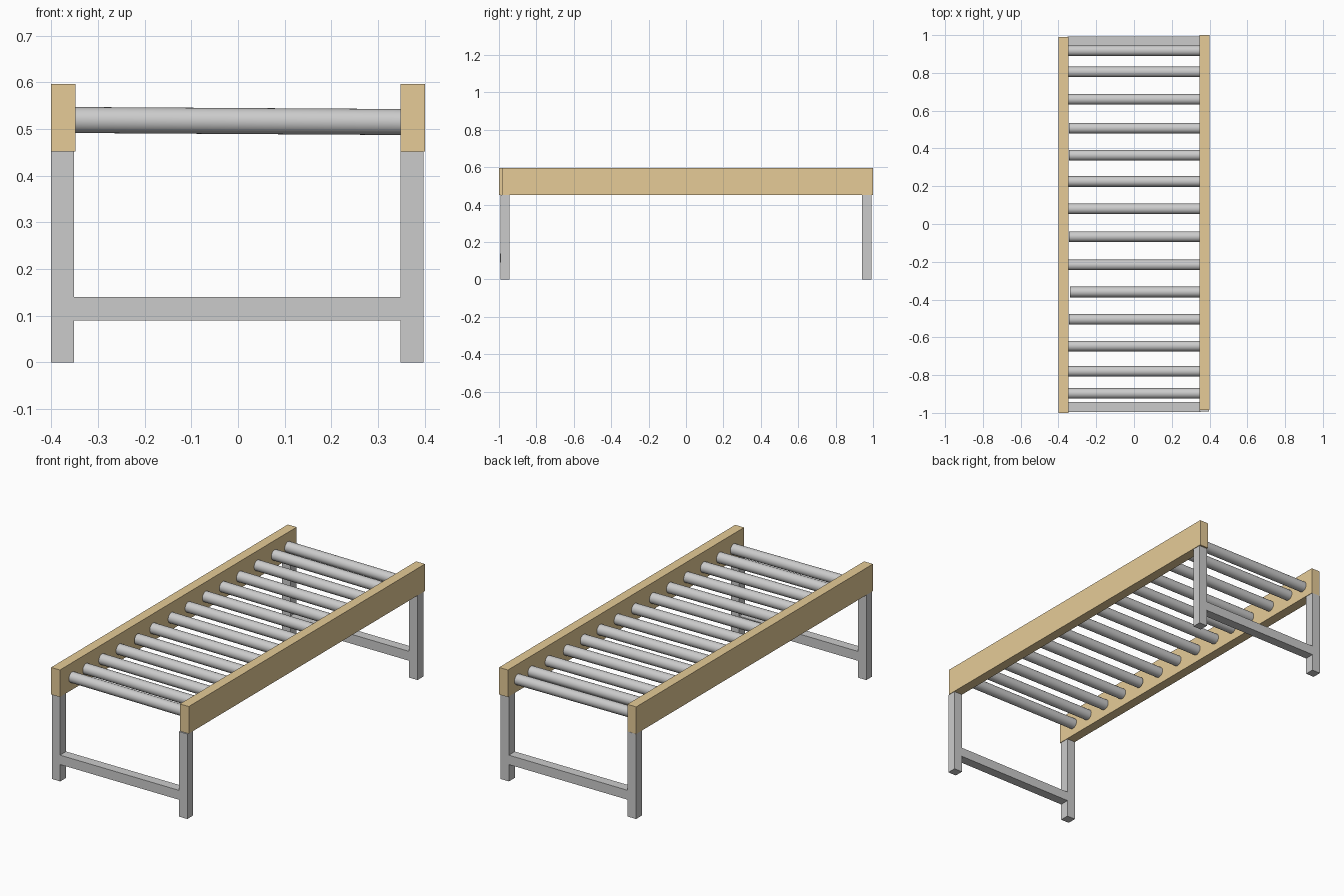
import bpy
import math

if "Cube" in bpy.data.objects:
    bpy.data.objects.remove(bpy.data.objects["Cube"])

wood = bpy.data.materials.new("wood")
wood.diffuse_color = (0.79, 0.60, 0.31, 1)
wood.use_nodes = True
wood.node_tree.nodes["Principled BSDF"].inputs["Base Color"].default_value = wood.diffuse_color


def box(name, x, y, z, mat=None):
    """Box from (min, max) ranges on each axis."""
    bpy.ops.mesh.primitive_cube_add(size=1)
    ob = bpy.context.object
    ob.name = name
    for v in ob.data.vertices:
        v.co = [r[0] if c < 0 else r[1] for c, r in zip(v.co, (x, y, z))]
    if mat:
        ob.data.materials.append(mat)
    return ob


# wooden side rails, slightly offset from each other lengthways
box("left_rail", (-0.40, -0.348), (-1.0, 0.99), (0.452, 0.596), wood)
box("right_rail", (0.348, 0.40), (-0.985, 1.0), (0.452, 0.596), wood)

# end frames: two legs and a low crossbar each
for end, y0 in (("front", -0.993), ("back", 0.942)):
    y = (y0, y0 + 0.049)
    box(end + "_left_leg", (-0.40, -0.351), y, (0, 0.452))
    box(end + "_right_leg", (0.348, 0.397), y, (0, 0.452))
    box(end + "_crossbar", (-0.351, 0.352), (y0 - 0.001, y0 + 0.05), (0.09, 0.14))

# rollers between the rails: y position, left end
rollers = [(-0.897, -0.35), (-0.78, -0.35), (-0.646, -0.35), (-0.505, -0.345),
           (-0.36, -0.339), (-0.217, -0.35), (-0.067, -0.345), (0.08, -0.35),
           (0.225, -0.35), (0.364, -0.345), (0.507, -0.345), (0.66, -0.35),
           (0.805, -0.35), (0.917, -0.35)]
x1 = 0.352
for i, (y, x0) in enumerate(rollers, 1):
    bpy.ops.mesh.primitive_cylinder_add(
        vertices=32, radius=0.0278, depth=x1 - x0,
        location=((x0 + x1) / 2, y, 0.517),
        rotation=(0, math.radians(90.35), 0))
    ob = bpy.context.object
    ob.name = f"roller_{i}"
    bpy.ops.object.shade_smooth_by_angle(angle=math.radians(30))
